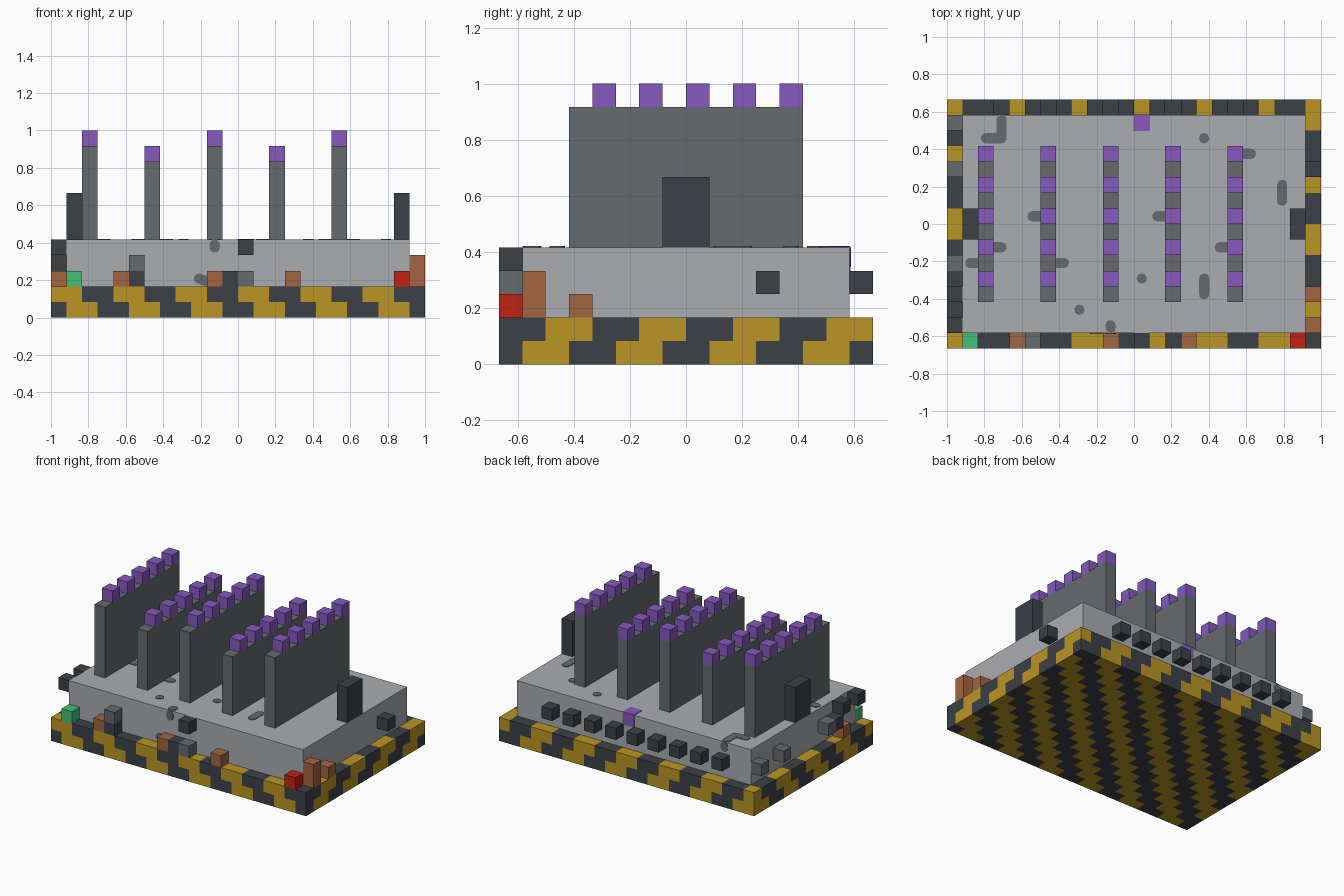
import bpy, bmesh, math
from mathutils import Vector

if "Cube" in bpy.data.objects:
    bpy.data.objects.remove(bpy.data.objects["Cube"], do_unlink=True)

U = 1 / 12                          # one block
ORIGIN = Vector((-1, -8 * U, 0))    # corner of the block grid


def material(name, code):
    def lin(h):
        c = int(h, 16) / 255
        return c / 12.92 if c <= 0.04045 else ((c + 0.055) / 1.055) ** 2.4
    rgba = [lin(code[n:n + 2]) for n in (0, 2, 4)] + [1]
    m = bpy.data.materials.new(name)
    m.use_nodes = True
    m.diffuse_color = rgba
    m.node_tree.nodes["Principled BSDF"].inputs["Base Color"].default_value = rgba
    return m


LIGHT = material("light_grey", "aaacb1")
GREY = material("mid_grey", "666b6e")
DARK = material("charcoal", "3c4147")
YELLOW = material("hazard_yellow", "bb9523")
PURPLE = material("purple", "8659bf")
COPPER = material("copper", "a46540")
RED = material("red", "c12212")
GREEN = material("green", "45c076")


def finish(name, bm, *mats):
    mesh = bpy.data.meshes.new(name)
    bm.to_mesh(mesh)
    bm.free()
    for m in mats:
        mesh.materials.append(m)
    obj = bpy.data.objects.new(name, mesh)
    bpy.context.collection.objects.link(obj)
    return obj


def add_box(bm, cell, size=(1, 1, 1), grow=0.0):
    """Box starting at a grid cell, size counted in blocks."""
    verts = bmesh.ops.create_cube(bm, size=1)["verts"]
    size = Vector(size)
    mid = Vector(cell) + size / 2
    for v in verts:
        v.co = Vector([mid[a] + v.co[a] * (size[a] + grow) for a in range(3)]) * U + ORIGIN


def blocks(name, mat, cells, size=(1, 1, 1), grow=0.0):
    bm = bmesh.new()
    for c in cells:
        add_box(bm, c, size, grow)
    return finish(name, bm, mat)


# Base slab cut into blocks, striped diagonally
bm = bmesh.new()
add_box(bm, (0, 0, 0), (24, 16, 2))
for axis, count in enumerate((24, 16, 2)):
    normal = Vector([float(a == axis) for a in range(3)])
    for n in range(1, count):
        bmesh.ops.bisect_plane(bm, geom=bm.verts[:] + bm.edges[:] + bm.faces[:],
                               plane_co=ORIGIN + normal * n * U, plane_no=normal)
bm.normal_update()
for f in bm.faces:
    p = (f.calc_center_median() - ORIGIN) / U - f.normal / 2
    i, j, k = (math.floor(c) for c in p)
    f.material_index = 0 if (i - j + k - 1) % 4 < 2 else 1
finish("striped_base", bm, YELLOW, DARK)

# Main housing
blocks("housing", LIGHT, [(1, 1, 2)], (22, 14, 3))
blocks("rear_indicator", PURPLE, [(12, 14, 4)], grow=0.08)

# Tall and short fins with a row of glowing tips
for n in range(5):
    x = 2 + 4 * n
    height = 5 if n % 2 else 6
    blocks(f"fin_{n + 1}", GREY, [(x, 3, 5)], (1, 10, height))
    blocks(f"fin_tips_{n + 1}", PURPLE, [(x, y, 5 + height) for y in range(4, 13, 2)])

# Upright side boxes on the housing
for side, x in (("right", 1), ("left", 22)):
    blocks(f"{side}_side_box", DARK, [(x, 7, 5)], (1, 2, 3))

# Studs and fittings around the walls
blocks("rear_studs", DARK, [(x, 15, 3) for x in range(3, 20, 2)])
blocks("left_stud", DARK, [(23, 11, 3)])
blocks("right_studs", DARK, [(0, 1, 4), (0, 3, 4), (0, 4, 3)])
blocks("right_grey_fittings", GREY, [(0, 14, 3), (0, 11, 3), (0, 5, 3)])
blocks("front_stud", DARK, [(12, 0, 4)])
blocks("front_dark_fittings", DARK, [(5, 0, 2), (11, 0, 2)])
blocks("front_grey_fittings", GREY, [(5, 0, 3), (12, 0, 2)])
blocks("front_copper_blocks", COPPER, [(x, 0, 2) for x in (4, 10, 15)])
blocks("right_copper_block", COPPER, [(0, 3, 2)])
blocks("left_copper_post", COPPER, [(23, 1, 2)], (1, 1, 2))
blocks("left_copper_block", COPPER, [(23, 3, 2)])
blocks("red_light", RED, [(22, 0, 2)])
blocks("green_light", GREEN, [(1, 0, 2)])


def add_stain(bm, a, b, place):
    """Thin rounded patch running from a to b on one housing face."""
    verts = []
    for u, v in (a, b):
        for n in range(12):
            t = math.tau * n / 12
            for h in (-0.03, 0.05):
                co = place(u + 0.33 * math.cos(t), v + 0.33 * math.sin(t), h)
                verts.append(bm.verts.new(Vector(co) * U + ORIGIN))
    bmesh.ops.remove_doubles(bm, verts=verts, dist=1e-5)
    verts = [v for v in verts if v.is_valid]
    res = bmesh.ops.convex_hull(bm, input=verts)
    extra = {g for g in res["geom_interior"] + res["geom_unused"]
             if isinstance(g, bmesh.types.BMVert)}
    bmesh.ops.delete(bm, geom=list(extra), context="VERTS")


def stains(name, spans, place):
    bm = bmesh.new()
    for x, y, dx, dy in spans:
        a = (x + 0.5, y + 0.5)
        add_stain(bm, a, (a[0] + dx, a[1] + dy), place)
    finish(name, bm, GREY)


# Worn patches: cell, then how far the patch runs
stains("top_stains", [
    (3, 13, 0, 1.17), (2, 13, 1, 0), (16, 13, 0, 0), (19, 12, -0.5, 0),
    (21, 9, 0, 1), (13, 8, 0.5, 0), (5, 8, 0.5, 0), (3, 6, -0.5, 0),
    (17, 6, 0.5, 0), (1, 5, 0.5, 0), (7, 5, -0.5, 0), (12, 4, 0, 0),
    (16, 3, 0, 1), (8, 2, 0, 0), (10, 1, 0, -0.17),
], lambda u, v, h: (u, v, 5 + h))
stains("front_stains", [(10, 4, 0, 0.17), (9, 2, 0.5, -0.17)],
       lambda u, v, h: (u, 1 - h, v))
stains("rear_stains", [(3, 4, 0, 0.17)], lambda u, v, h: (u, 15 + h, v))
